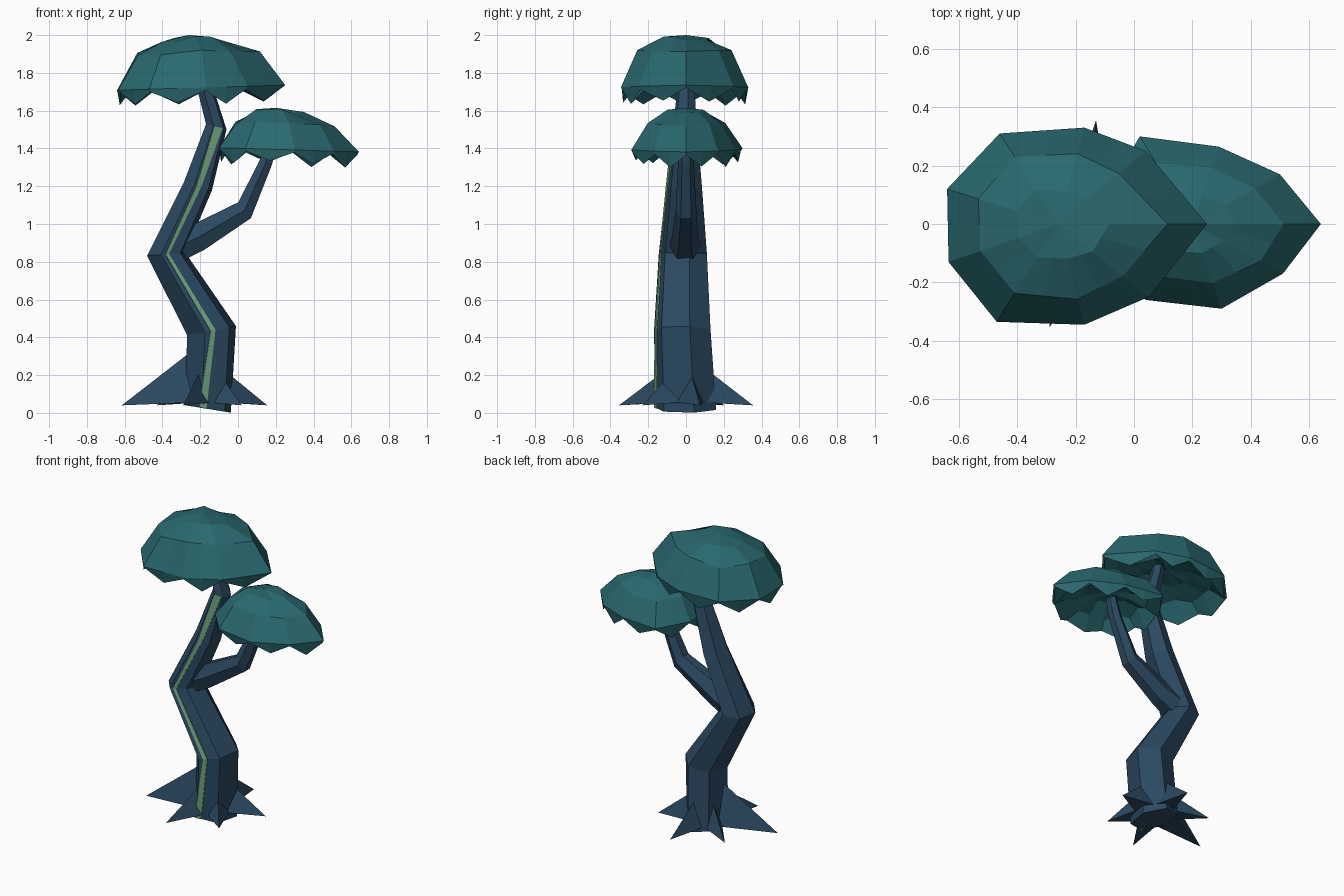
import bpy, bmesh, math, random
from mathutils import Vector

if "Cube" in bpy.data.objects:
    bpy.data.objects.remove(bpy.data.objects["Cube"])

random.seed(4)


def material(name, rgb):
    m = bpy.data.materials.new(name)
    m.diffuse_color = (*rgb, 1)
    m.use_nodes = True
    m.node_tree.nodes["Principled BSDF"].inputs["Base Color"].default_value = m.diffuse_color
    return m


BARK = material("bark", (0.024, 0.066, 0.118))
LEAF = material("leaf", (0.022, 0.14, 0.158))
GLOW = material("stripe_green", (0.16, 0.37, 0.21))


def loft(name, rings, mat):
    """Skin a list of rings; a ring of one point closes to a tip."""
    bm = bmesh.new()
    vr = [[bm.verts.new(p) for p in r] for r in rings]
    for a, b in zip(vr, vr[1:]):
        n = max(len(a), len(b))
        for i in range(n):
            j = (i + 1) % n
            if len(a) == 1:
                bm.faces.new((a[0], b[j], b[i]))
            elif len(b) == 1:
                bm.faces.new((a[i], a[j], b[0]))
            else:
                bm.faces.new((a[i], a[j], b[j], b[i]))
    for end in (vr[0], vr[-1]):
        if len(end) > 2:
            bm.faces.new(end)
    bmesh.ops.recalc_face_normals(bm, faces=bm.faces[:])
    me = bpy.data.meshes.new(name)
    bm.to_mesh(me)
    bm.free()
    me.materials.append(mat)
    ob = bpy.data.objects.new(name, me)
    bpy.context.collection.objects.link(ob)
    return ob


def hex_ring(x, y, z, rx, ry, tilt, phase):
    """Hexagonal section, tilted in the xz plane."""
    pts = []
    for k in range(6):
        a = math.radians(phase + 60 * k)
        u = rx * math.cos(a)
        pts.append(Vector((x + u * math.cos(tilt), y + ry * math.sin(a),
                           z + u * math.sin(tilt))))
    return pts


# Trunk: zigzag path of (x, y, z, rx, ry, tilt)
TRUNK = [(-0.16, 0.0, 0.021, 0.128, 0.165, -0.16),
         (-0.14, -0.02, 0.435, 0.136, 0.155, 0.19),
         (-0.38, -0.017, 0.84, 0.105, 0.132, 0.08),
         (-0.212, -0.01, 1.20, 0.080, 0.098, -0.30),
         (-0.115, -0.005, 1.515, 0.058, 0.065, -0.25),
         (-0.18, 0.0, 1.74, 0.042, 0.045, 0.2),
         (-0.20, 0.0, 1.84, 0.036, 0.04, 0.2)]
trunk = [hex_ring(*s, 15) for s in TRUNK]
loft("trunk", trunk, BARK)

# Green stripe: thin ribbon laid on the front face of the trunk
rings = []
out = Vector((0.26, -0.97, 0))
for ring, (t0, t1) in zip(trunk, [(-.12, .2), (.22, .42), (.22, .40),
                                  (.15, .48), (.05, .85)]):
    p, q = ring[4].lerp(ring[5], t0), ring[4].lerp(ring[5], t1)
    rings.append([p + out * .006, q + out * .006, q - out * .012, p - out * .012])
loft("glow_stripe", rings, GLOW)

# Side branch
BRANCH = [(-0.31, -0.005, 0.885, 0.09, 0.085, -1.1),
          (-0.21, -0.005, 0.93, 0.085, 0.07, -1.1),
          (0.035, 0, 1.073, 0.062, 0.055, -0.9),
          (0.147, 0, 1.325, 0.04, 0.042, -0.3),
          (0.18, 0, 1.45, 0.034, 0.036, -0.2)]
loft("branch", [hex_ring(*s, 30) for s in BRANCH], BARK)

# Roots: pointed wedges (tip x, tip y, height on trunk, half width)
ROOTS = [(0.155, 0.075, 0.21, 0.07), (-0.13, 0.355, 0.23, 0.065),
         (-0.43, 0.20, 0.20, 0.06), (-0.615, -0.1, 0.31, 0.08),
         (-0.29, -0.355, 0.23, 0.065), (0.02, -0.23, 0.20, 0.07)]
for i, (x, y, h, w) in enumerate(ROOTS):
    c = Vector((-0.16, 0, 0.04))
    tip = Vector((x, y, 0.04))
    d = (tip - c).normalized()
    side = Vector((-d.y, d.x, 0)) * w
    base = c + d * 0.1 + Vector((0, 0, 0.015))
    top = c + d * 0.11 + Vector((0, 0, h - 0.04))
    loft(f"root_{i + 1}", [[tip], [base - side, base + side, top]], BARK)


def canopy(name, outline, centre, top, rim, shoulder, lean, tooth):
    """Faceted dome with a toothed rim and a hollow underside."""
    c = Vector(centre)
    pts = [Vector(p) for p in outline]
    edge = []
    for a, b in zip(pts, pts[1:] + pts[:1]):
        edge += [a, (a + b) / 2]

    def ring(scale, z, jit=0.0, drop=0.0, step=1):
        out = []
        for i, p in enumerate(edge):
            if i % step:
                continue
            q = c + (p - c) * scale * (1 + random.uniform(-jit, jit))
            dz = -drop * random.uniform(0.7, 1.15) if i % 2 else 0
            out.append((q.x, q.y, z + lean * (q.x - c.x) + dz
                        + random.uniform(-jit, jit) * 0.2))
        return out

    def subdivide(r):
        """Insert midpoints so a coarse ring matches the rim count."""
        out = []
        for a, b in zip(r, r[1:] + r[:1]):
            out += [a, tuple((Vector(a) + Vector(b)) / 2)]
        return out

    loft(name, [[(c.x, c.y, top)],
                subdivide(ring(0.36, top - (top - shoulder) * 0.25, 0.08, step=2)),
                subdivide(ring(0.71, shoulder, 0.06, step=2)),
                ring(1.0, rim),
                ring(0.97, rim - 0.015, 0.01, tooth),
                ring(0.74, rim + 0.02, 0.06, -0.03),
                ring(0.4, rim + 0.08, 0.06),
                [(c.x, c.y, rim + 0.09)]], LEAF)


# Foliage caps
canopy("upper_canopy",
       [(.25, 0), (.04, .25), (-.17, .33), (-.46, .31), (-.64, .12),
        (-.635, -.13), (-.47, -.335), (-.17, -.345), (.05, -.25)],
       (-.26, 0), 2.0, 1.72, 1.91, 0.03, 0.08)
canopy("lower_canopy",
       [(.64, 0), (.5, .17), (.29, .265), (.02, .3), (-.1, .1),
        (-.1, -.1), (.04, -.26), (.3, -.29), (.51, -.17)],
       (.2, 0), 1.615, 1.395, 1.53, -0.03, 0.065)
